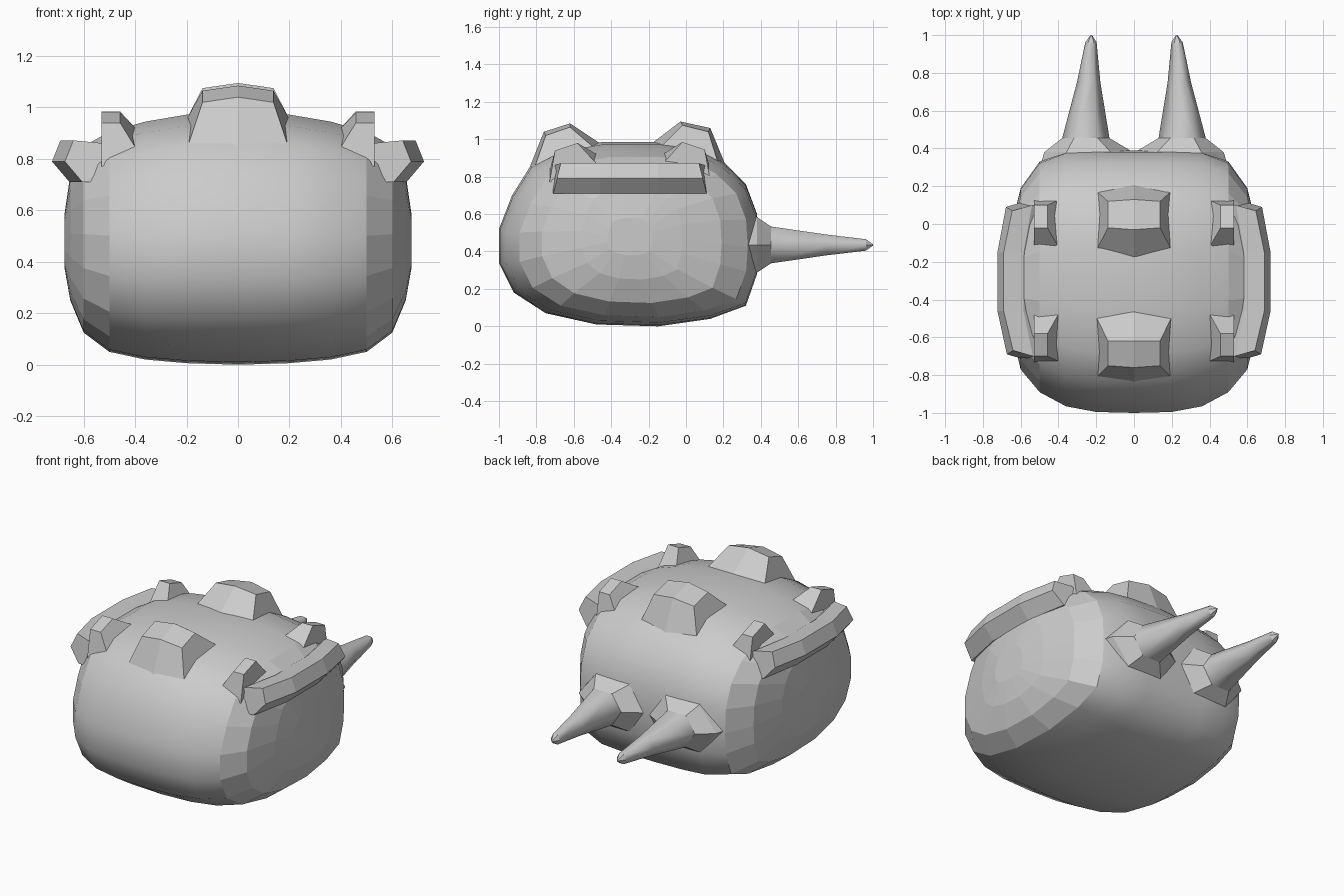
import bpy, bmesh, math

if "Cube" in bpy.data.objects:
    bpy.data.objects.remove(bpy.data.objects["Cube"])


def loft(name, rings, smooth=None):
    """Skin closed rings of equal length, capping both ends."""
    bm = bmesh.new()
    vs = [[bm.verts.new(p) for p in r] for r in rings]
    n = len(rings[0])
    for a, b in zip(vs, vs[1:]):
        for i in range(n):
            j = (i + 1) % n
            bm.faces.new((a[i], a[j], b[j], b[i]))
    bm.faces.new(vs[0])
    bm.faces.new(vs[-1])
    bmesh.ops.recalc_face_normals(bm, faces=bm.faces)
    for f in bm.faces:
        f.smooth = bool(smooth and smooth(f.calc_center_median()))
    me = bpy.data.meshes.new(name)
    bm.to_mesh(me)
    bm.free()
    ob = bpy.data.objects.new(name, me)
    bpy.context.collection.objects.link(ob)
    return ob


# Body: side profile (y, z) fitted to the extents of each x station
prof = [(-1, .34), (-1, .52), (-.93, .70), (-.83, .86), (-.68, .94), (-.45, .985),
        (-.15, .985), (.05, .96), (.2, .88), (.32, .76), (.38, .6), (.39, .43),
        (.38, .28), (.32, .11), (.13, .04), (-.15, 0), (-.48, .01), (-.75, .07), (-.92, .18)]
stations = [(0, -1, .39, 0, .985), (.2, -.995, .39, .006, .972), (.36, -.965, .385, .02, .945),
            (.5, -.89, .33, .05, .905), (.6, -.77, .19, .125, .85),
            (.652, -.56, -.02, .25, .74), (.675, -.42, -.18, .38, .58)]


def section(x, y0, y1, z0, z1):
    return [(x, y0 + (y + 1) / 1.39 * (y1 - y0), z0 + z / .985 * (z1 - z0)) for y, z in prof]


rings = [section(-s[0], *s[1:]) for s in reversed(stations[1:])] + [section(*s) for s in stations]
loft("body", rings, smooth=lambda c: abs(c.x) < .5)

# Large centre bumps on the back: (y, z, y shift of outer corners)
for label, pts in (("rear", [(-.2, .965, .05), (-.03, 1.095, .01), (.13, 1.06, -.01), (.21, .865, -.03)]),
                   ("front", [(-.84, .84, .02), (-.76, 1.04, .01), (-.62, 1.085, 0), (-.44, .965, -.04)])):
    rs = []
    for s in (-1, 0, 1):
        rs.append([(s * (.205 if i in (0, 3) else .138), y + abs(s) * dy, z - abs(s) * .02)
                   for i, (y, z, dy) in enumerate(pts)])
    loft(label + "_centre_bump", rs)

# Small bumps, side ridges and horns on both sides
ridge = [(-.69, -.05), (-.46, 0), (-.15, 0), (.09, -.045)]
horn = [(.33, .24, .25, .19), (.38, .24, .235, .17), (.455, .255, .125, .113), (.75, .24, .062, .064),
        (.962, .228, .03, .035), (1.0, .226, .004, .004)]
for s, side in ((-1, "left"), (1, "right")):
    for label, pts in (("rear", [(-.14, .91), (-.02, .985), (.10, .945), (.13, .84)]),
                       ("front", [(-.73, .83), (-.70, .94), (-.58, .98), (-.46, .91)])):
        inner = [(s * (.39 if i in (0, 3) else .458), y, z) for i, (y, z) in enumerate(pts)]
        outer = [(s * .53, y, z - (.06 if i in (0, 3) else 0)) for i, (y, z) in enumerate(pts)]
        loft(f"{side}_{label}_small_bump", [inner, outer])

    rs = []
    for i, (y, dx) in enumerate(ridge):
        end = (-.02 if i == 0 else .02) if i in (0, 3) else 0
        rs.append([(s * (.59 + dx), y + end, .71), (s * (.655 + dx), y + end, .71),
                   (s * (.723 + dx), y, .79), (s * (.69 + dx), y - end, .872),
                   (s * (.585 + dx), y + end / 2, .862), (s * (.5 + dx), y + end, .80)])
    loft(side + "_ridge", rs)

    rs = [[(s * (cx + rx * math.cos(k * math.pi / 3)), y,
            .435 + rz * math.sin(k * math.pi / 3) / .866) for k in range(6)]
          for y, cx, rx, rz in [(y, cx, rx, rz * .87) for y, cx, rx, rz in horn]]
    loft(side + "_horn", rs, smooth=lambda c: .46 < c.y < .95)
